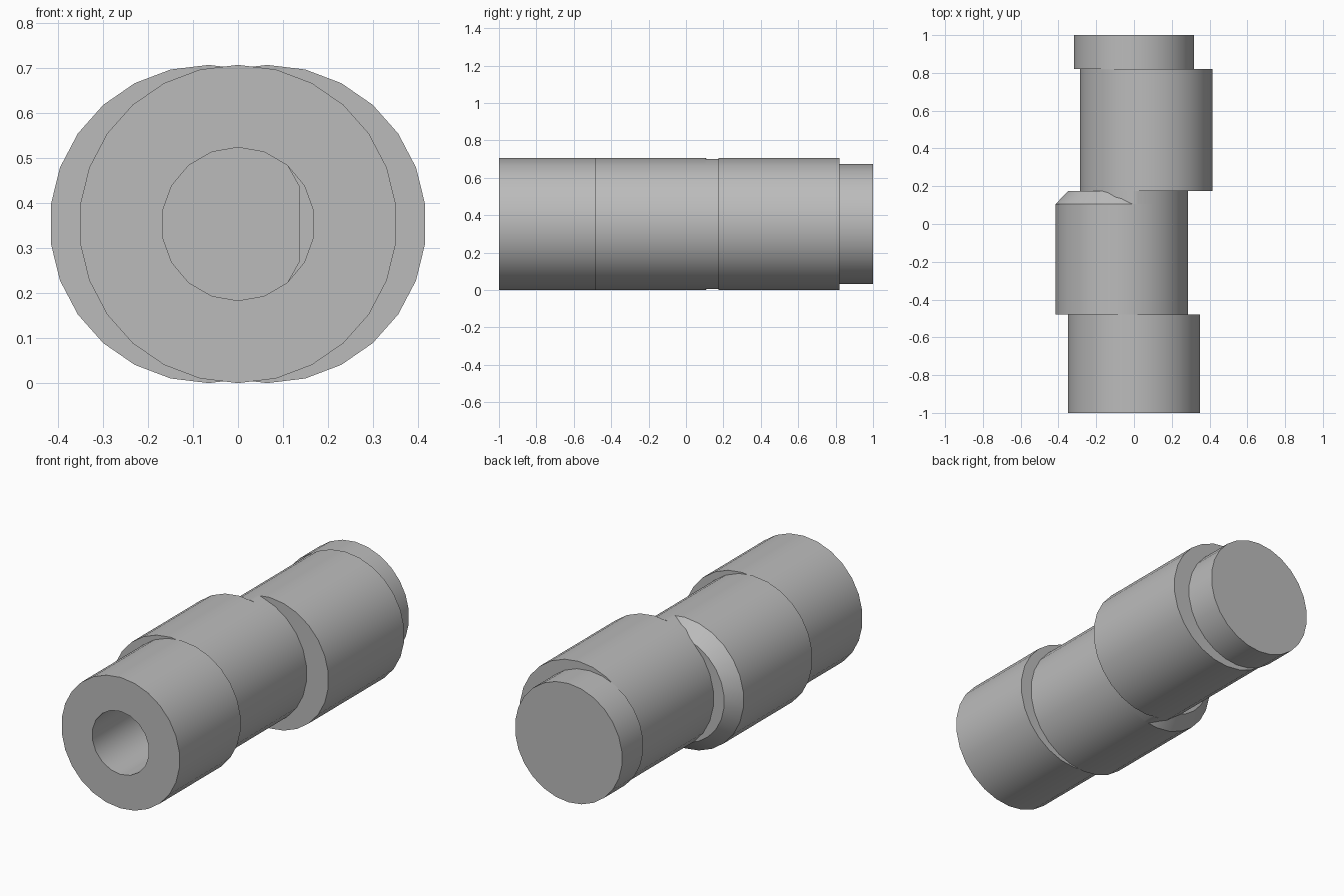
import bpy, bmesh, math

R = 0.353          # main radius, also the axis height
OFFSET = 0.065     # sideways throw of the eccentric sections

if "Cube" in bpy.data.objects:
    bpy.data.objects.remove(bpy.data.objects["Cube"], do_unlink=True)

grey = bpy.data.materials.new("plain_grey")
grey.use_nodes = True
colour = (0.5, 0.5, 0.5, 1)
grey.diffuse_color = colour
grey.node_tree.nodes["Principled BSDF"].inputs["Base Color"].default_value = colour


def circle(radius, cx=0.0, sides=26):
    """Outline in x, z starting at the top and running clockwise."""
    steps = [math.tau * i / sides for i in range(sides)]
    return [(cx + radius * math.sin(a), R + radius * math.cos(a)) for a in steps]


def loft(name, rings):
    """Closed solid through (y, outline) rings with equal point counts."""
    bm = bmesh.new()
    loops = [[bm.verts.new((x, y, z)) for x, z in pts] for y, pts in rings]
    for a, b in zip(loops, loops[1:]):
        for i in range(len(a)):
            j = (i + 1) % len(a)
            bm.faces.new((a[i], a[j], b[j], b[i]))
    bm.faces.new(loops[0])
    bm.faces.new(loops[-1])
    bmesh.ops.recalc_face_normals(bm, faces=bm.faces)
    mesh = bpy.data.meshes.new(name)
    bm.to_mesh(mesh)
    bm.free()
    mesh.materials.append(grey)
    obj = bpy.data.objects.new(name, mesh)
    bpy.context.collection.objects.link(obj)
    return obj


def cut(obj, cutter):
    mod = obj.modifiers.new("bore", 'BOOLEAN')
    mod.operation, mod.solver, mod.object = 'DIFFERENCE', 'EXACT', cutter
    bpy.context.view_layer.objects.active = obj
    bpy.ops.object.modifier_apply(modifier=mod.name)
    bpy.data.objects.remove(cutter, do_unlink=True)


# Outer sections, front to back
front = loft("front_collar", [(-1, circle(R)), (-0.48, circle(R))])
middle = loft("middle_eccentric", [(-0.48, circle(R, -OFFSET)),
                                   (0.105, circle(R, -OFFSET)),
                                   (0.175, circle(R - 0.067, -OFFSET))])
back = loft("back_eccentric", [(0.175, circle(R, OFFSET)), (0.82, circle(R, OFFSET))])
plug = loft("end_plug", [(0.82, circle(0.32)), (1, circle(0.32))])

# Neck: the overlap of the two eccentric circles
half = [p for p in circle(R, -OFFSET) if p[0] > 0.005]
tip = math.sqrt(R * R - OFFSET * OFFSET)
lens = [(0, R + tip)] + half + [(0, R - tip)] + [(-x, z) for x, z in reversed(half)]
neck = loft("overlap_neck", [(0.105, lens), (0.175, lens)])

# Round bore at the front, continuing with a flat on the left side
bore = circle(0.17, sides=18)
flat_bore = [(min(x, 0.135), z) for x, z in bore]
cut(front, loft("round_cutter", [(-1.1, bore), (-0.4, bore)]))
cut(middle, loft("flat_cutter", [(-0.6, flat_bore), (0.08, flat_bore)]))

# Smooth curved walls with crisp rims
bpy.ops.object.select_all(action='DESELECT')
for obj in (front, middle, back, plug, neck):
    obj.select_set(True)
    bpy.context.view_layer.objects.active = obj
bpy.ops.object.shade_smooth_by_angle(angle=math.radians(30))
